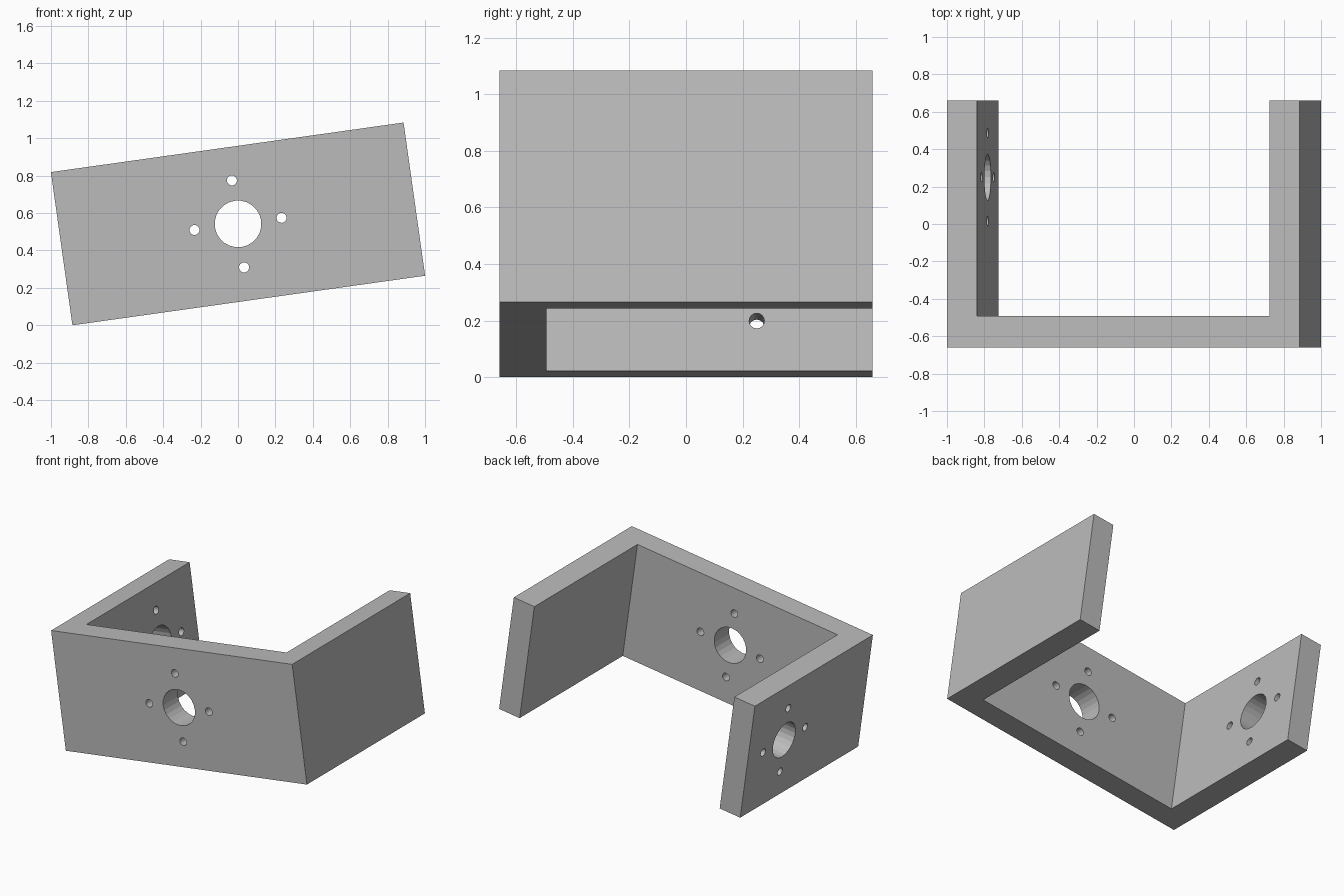
import bpy, bmesh, math
from mathutils import Matrix, Vector

cube = bpy.data.objects.get("Cube")
if cube:
    bpy.data.objects.remove(cube, do_unlink=True)

WIDTH, DEPTH, HEIGHT, WALL = 1.904, 1.318, 0.827, 0.162
TILT = Matrix.Translation((0, 0, 0.542)) @ Matrix.Rotation(math.radians(-8), 4, 'Y')

grey = bpy.data.materials.new("plain grey")
grey.use_nodes = True
colour = (0.5, 0.5, 0.5, 1)
grey.diffuse_color = colour
grey.node_tree.nodes["Principled BSDF"].inputs["Base Color"].default_value = colour


def add_object(name, bm):
    bmesh.ops.recalc_face_normals(bm, faces=bm.faces)
    mesh = bpy.data.meshes.new(name)
    bm.to_mesh(mesh)
    bm.free()
    mesh.materials.append(grey)
    obj = bpy.data.objects.new(name, mesh)
    bpy.context.collection.objects.link(obj)
    obj.matrix_world = TILT
    return obj


# U-shaped bracket: plan profile extruded to the full height
w, d = WIDTH / 2, DEPTH / 2
half = [(w, -d), (w, d), (w - WALL, d), (w - WALL, -d + 0.166)]
profile = half + [(-x, y) for x, y in reversed(half)]
bm = bmesh.new()
face = bm.faces.new([bm.verts.new((x, y, -HEIGHT / 2)) for x, y in profile])
top = bmesh.ops.extrude_face_region(bm, geom=[face])["geom"]
bmesh.ops.translate(bm, vec=(0, 0, HEIGHT),
                    verts=[v for v in top if isinstance(v, bmesh.types.BMVert)])
bracket = add_object("bracket", bm)


# Motor mount pattern: one shaft hole and four screw holes around it
def mount_cutter(name, centre, turn):
    bm = bmesh.new()
    place = Matrix.Translation(centre) @ turn
    holes = [(0, 0, 0.125, 24)]
    for i in range(4):
        a = i * math.pi / 2
        holes.append((0.235 * math.cos(a), 0.235 * math.sin(a), 0.027, 16))
    for x, y, radius, sides in holes:
        bmesh.ops.create_cone(bm, cap_ends=True, segments=sides, radius1=radius,
                              radius2=radius, depth=0.4,
                              matrix=place @ Matrix.Translation((x, y, 0)))
    cutter = add_object(name, bm)
    cutter.hide_render = True
    cutter.display_type = 'WIRE'
    return cutter


cutters = [
    mount_cutter("front_hole_cutter", Vector((0, -d + WALL / 2, 0)),
                 Matrix.Rotation(math.pi / 2, 4, 'X')),
    mount_cutter("right_hole_cutter", Vector((-w + WALL / 2, 0.25, 0)),
                 Matrix.Rotation(math.pi / 2, 4, 'Y')),
]
for cutter in cutters:
    cut = bracket.modifiers.new(cutter.name, 'BOOLEAN')
    cut.operation = 'DIFFERENCE'
    cut.solver = 'EXACT'
    cut.object = cutter

# Bake the holes into the bracket and drop the cutters
bpy.context.view_layer.update()
graph = bpy.context.evaluated_depsgraph_get()
bracket.data = bpy.data.meshes.new_from_object(bracket.evaluated_get(graph))
bracket.modifiers.clear()
for cutter in cutters:
    bpy.data.objects.remove(cutter, do_unlink=True)
